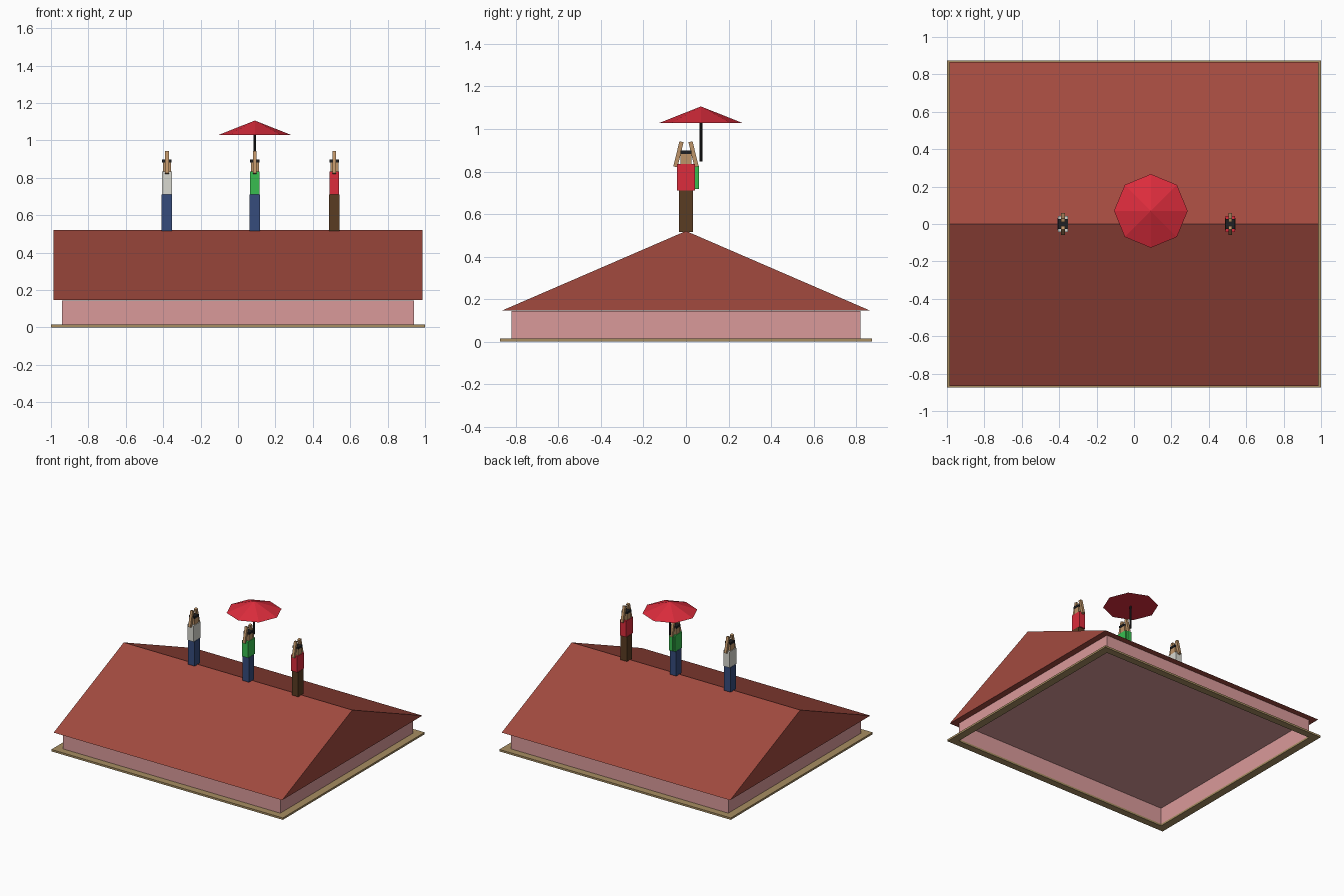
import bpy, bmesh, math
from mathutils import Matrix, Vector

if "Cube" in bpy.data.objects:
    bpy.data.objects.remove(bpy.data.objects["Cube"])


def material(name, hexcode):
    rgb = [int(hexcode[i:i + 2], 16) / 255 for i in (0, 2, 4)]
    lin = [c / 12.92 if c < 0.04 else ((c + 0.055) / 1.055) ** 2.4 for c in rgb]
    m = bpy.data.materials.new(name)
    m.diffuse_color = (*lin, 1)
    m.use_nodes = True
    m.node_tree.nodes["Principled BSDF"].inputs["Base Color"].default_value = m.diffuse_color
    return m


MAT = {n: material(n, h) for n, h in {
    "tan": "A88E62", "pink": "DA9A9A", "roof_red": "A24A3F", "red": "DC2C3C",
    "white": "D8D8D0", "green": "38BE50", "denim": "364C7C", "brown": "5A3C22",
    "skin": "BE9468", "black": "202022"}.items()}


def finish(name, bm, mat):
    bmesh.ops.recalc_face_normals(bm, faces=bm.faces[:])
    me = bpy.data.meshes.new(name)
    bm.to_mesh(me)
    bm.free()
    me.materials.append(MAT[mat])
    ob = bpy.data.objects.new(name, me)
    bpy.context.collection.objects.link(ob)
    return ob


def box(name, center, size, mat, tilt=0.0, open_bottom=False):
    bm = bmesh.new()
    m = Matrix.Translation(center) @ Matrix.Rotation(tilt, 4, 'X') @ Matrix.Diagonal((*size, 1))
    bmesh.ops.create_cube(bm, size=1, matrix=m)
    if open_bottom:
        bm.normal_update()
        bmesh.ops.delete(bm, geom=[f for f in bm.faces if f.normal.z < -0.9], context='FACES')
    return finish(name, bm, mat)


def frame(name, outer, inner, z0, z1, mat):
    bm = bmesh.new()
    corners = [(-1, -1), (1, -1), (1, 1), (-1, 1)]
    rings = [[bm.verts.new((sx * r[0], sy * r[1], z)) for sx, sy in corners]
             for r, z in ((outer, z0), (outer, z1), (inner, z1), (inner, z0))]
    for a in range(4):
        for i in range(4):
            j, b = (i + 1) % 4, (a + 1) % 4
            bm.faces.new((rings[a][i], rings[a][j], rings[b][j], rings[b][i]))
    return finish(name, bm, mat)


def cone(name, center, r1, r2, depth, sides, mat):
    bm = bmesh.new()
    bmesh.ops.create_cone(bm, cap_ends=True, segments=sides, radius1=r1, radius2=r2,
                          depth=depth, matrix=Matrix.Translation(center))
    return finish(name, bm, mat)


# House: rim frame, open-bottomed walls, gable roof
frame("base_rim", (1.0, 0.875), (0.94, 0.82), 0, 0.015, "tan")
box("walls", (0, 0, 0.0765), (1.88, 1.64, 0.135), "pink", open_bottom=True)

bm = bmesh.new()
profile = [(-0.865, 0.146), (0.865, 0.146), (0, 0.52)]
gable = bm.faces.new([bm.verts.new((-0.987, y, z)) for y, z in profile])
ext = bmesh.ops.extrude_face_region(bm, geom=[gable], use_keep_orig=True)
bmesh.ops.translate(bm, vec=(1.974, 0, 0),
                    verts=[v for v in ext["geom"] if isinstance(v, bmesh.types.BMVert)])
finish("gable_roof", bm, "roof_red")


# People on the ridge with both arms raised
def person(label, x, shirt, trousers):
    box(label + "_legs", (x, 0, 0.613), (0.056, 0.064, 0.194), trousers)
    box(label + "_torso", (x, 0, 0.772), (0.052, 0.084, 0.125), shirt)
    box(label + "_head", (x, 0, 0.862), (0.042, 0.05, 0.06), "skin")
    box(label + "_hair", (x, 0, 0.891), (0.05, 0.054, 0.016), "black")
    for side, s in (("left", 1), ("right", -1)):
        low, high = Vector((x, s * 0.05, 0.822)), Vector((x, s * 0.021, 0.94))
        d = high - low
        box(f"{label}_{side}_arm", (low + high) / 2, (0.02, 0.02, d.length), "skin",
            tilt=math.atan2(-d.y, d.z))


person("first_person", -0.38, "white", "denim")
person("second_person", 0.09, "green", "denim")
person("third_person", 0.515, "red", "brown")

# Umbrella beside the middle person, with a sleeve on that side
box("umbrella_sleeve", (0.09, 0.049, 0.772), (0.03, 0.022, 0.11), "green")
cone("umbrella_pole", (0.09, 0.07, 0.943), 0.007, 0.007, 0.19, 8, "black")
cone("umbrella_canopy", (0.09, 0.07, 1.067), 0.197, 0, 0.078, 8, "red")
